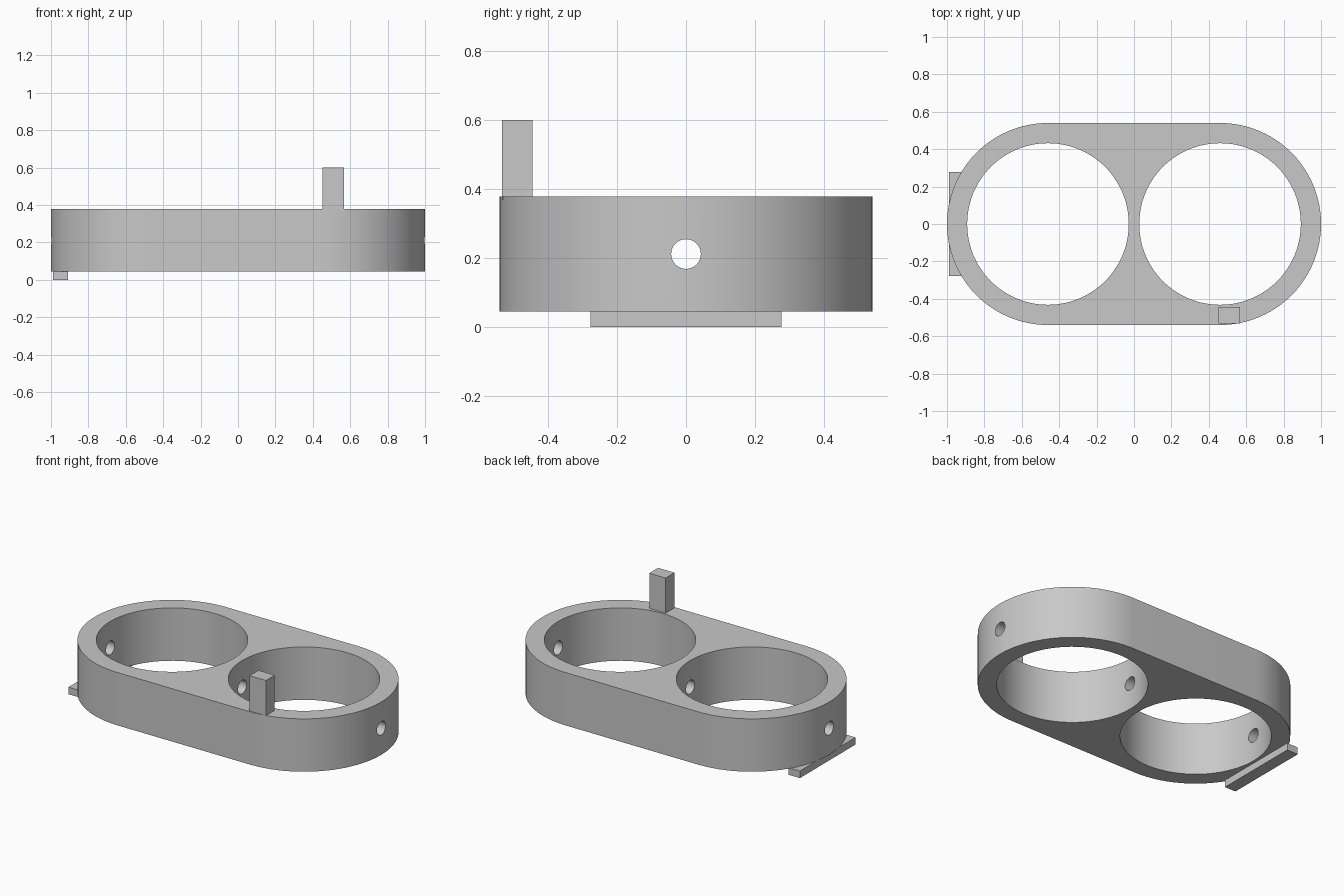
import bpy, bmesh
from math import radians, pi, sin, cos

if "Cube" in bpy.data.objects:
    bpy.data.objects.remove(bpy.data.objects["Cube"], do_unlink=True)

# Single plain grey
GREY = (0.58, 0.58, 0.58, 1.0)
grey = bpy.data.materials.new("plain grey")
grey.use_nodes = True
grey.diffuse_color = GREY
grey.node_tree.nodes["Principled BSDF"].inputs["Base Color"].default_value = GREY

BOTTOM, TOP = 0.045, 0.378
CENTRE_X, OUTER_R, BORE_R, PIN_R = 0.46, 0.54, 0.432, 0.043
ARC = 48


def box(name, low, high):
    """Axis-aligned box between two corners."""
    size = [h - l for l, h in zip(low, high)]
    bpy.ops.mesh.primitive_cube_add(size=1, location=[(l + h) / 2 for l, h in zip(low, high)])
    ob = bpy.context.object
    ob.name = name
    ob.scale = size
    bpy.ops.object.transform_apply(location=False, rotation=False, scale=True)
    ob.data.materials.append(grey)
    return ob


def cut(target, radius, depth, location, sides, rotation=(0, 0, 0)):
    """Drill a round hole through the target."""
    bpy.ops.mesh.primitive_cylinder_add(vertices=sides, radius=radius, depth=depth,
                                        location=location, rotation=rotation)
    cutter = bpy.context.object
    cutter.hide_render = True
    cutter.data.materials.append(grey)
    mod = target.modifiers.new("hole", 'BOOLEAN')
    mod.operation = 'DIFFERENCE'
    mod.solver = 'EXACT'
    mod.object = cutter
    bpy.context.view_layer.objects.active = target
    bpy.ops.object.modifier_apply(modifier=mod.name)
    bpy.data.objects.remove(cutter, do_unlink=True)


# Rounded double-ring body, extruded from a stadium outline
bm = bmesh.new()
outline = []
for side, start in ((1, -pi / 2), (-1, pi / 2)):
    for i in range(ARC + 1):
        a = start + pi * i / ARC
        outline.append(bm.verts.new((side * CENTRE_X + OUTER_R * cos(a), OUTER_R * sin(a), BOTTOM)))
base = bm.faces.new(outline)
extruded = bmesh.ops.extrude_face_region(bm, geom=[base])
upper = [v for v in extruded["geom"] if isinstance(v, bmesh.types.BMVert)]
bmesh.ops.translate(bm, verts=upper, vec=(0, 0, TOP - BOTTOM))
bmesh.ops.recalc_face_normals(bm, faces=bm.faces)
mesh = bpy.data.meshes.new("double_ring_body")
bm.to_mesh(mesh)
bm.free()
body = bpy.data.objects.new("double_ring_body", mesh)
bpy.context.collection.objects.link(body)
mesh.materials.append(grey)

# Two large bores and one small pin hole running lengthwise
mid_z = (BOTTOM + TOP) / 2
for x in (-CENTRE_X, CENTRE_X):
    cut(body, BORE_R, 1, (x, 0, mid_z), 96)
cut(body, PIN_R, 3, (0, 0, mid_z), 32, (0, radians(90), 0))

bpy.ops.object.select_all(action='DESELECT')
body.select_set(True)
bpy.context.view_layer.objects.active = body
bpy.ops.object.shade_smooth_by_angle(angle=radians(30))

# Upright post on the front rim and flat bar under the right end
box("upright_post", (0.453, -0.532, TOP - 0.01), (0.567, -0.444, 0.6))
box("under_bar", (-0.988, -0.277, 0), (-0.91, 0.277, BOTTOM))
